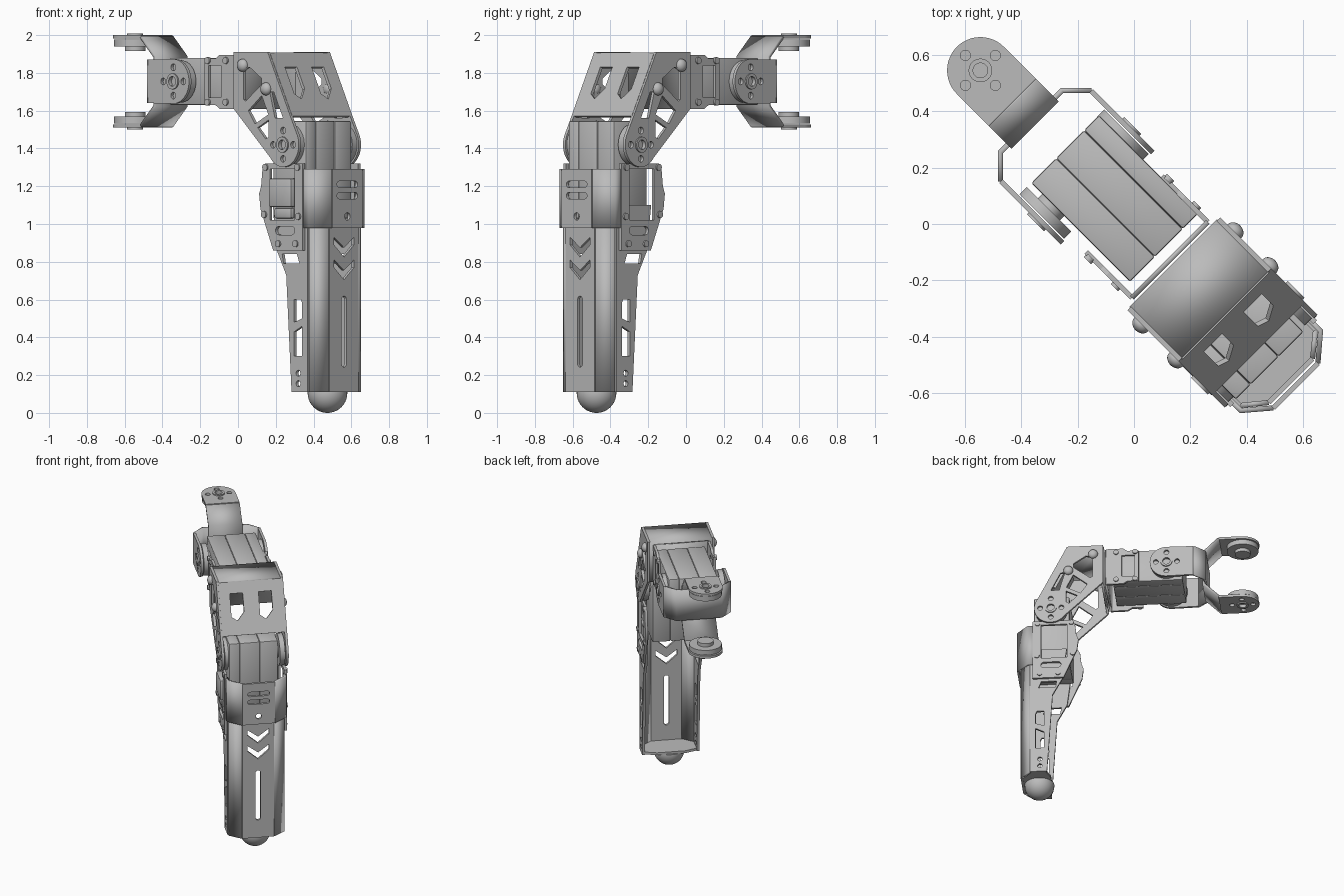
import bpy, bmesh
from math import sin, cos, radians, pi
from mathutils import Matrix, Vector

cube = bpy.data.objects.get("Cube")
if cube:
    bpy.data.objects.remove(cube, do_unlink=True)

metal = bpy.data.materials.new("metal_grey")
metal.use_nodes = True
grey = (0.5, 0.5, 0.5, 1)
metal.diffuse_color = grey
metal.node_tree.nodes["Principled BSDF"].inputs["Base Color"].default_value = grey

# The limb is built along +X, then swung onto the diagonal
SWING = Matrix.Rotation(radians(-45), 4, "Z")
U, V, Z = Vector((1, 0, 0)), Vector((0, 1, 0)), Vector((0, 0, 1))
T = 0.018
parts = []


def add(name, mesh):
    mesh.materials.clear()
    mesh.materials.append(metal)
    obj = bpy.data.objects.new(name, mesh)
    bpy.context.collection.objects.link(obj)
    obj.matrix_world = SWING
    parts.append(obj)
    return obj


def from_bmesh(name, bm):
    mesh = bpy.data.meshes.new(name)
    bm.to_mesh(mesh)
    bm.free()
    return add(name, mesh)


def frame(origin, a, b):
    m = Matrix((a, b, a.cross(b))).transposed().to_4x4()
    m.translation = origin
    return m


def plate(name, loops, origin, a, b, thick=T):
    """Flat sheet: first loop is the outline, the others are holes."""
    curve = bpy.data.curves.new(name, "CURVE")
    curve.dimensions, curve.fill_mode, curve.extrude = "2D", "BOTH", thick / 2
    for loop in loops:
        s = curve.splines.new("POLY")
        s.points.add(len(loop) - 1)
        for p, (x, y) in zip(s.points, loop):
            p.co = (x, y, 0, 1)
        s.use_cyclic_u = True
    tmp = bpy.data.objects.new(name, curve)
    bpy.context.collection.objects.link(tmp)
    mesh = bpy.data.meshes.new_from_object(tmp.evaluated_get(bpy.context.evaluated_depsgraph_get()))
    bpy.data.objects.remove(tmp, do_unlink=True)
    mesh.transform(frame(Vector(origin), a, b))
    return add(name, mesh)


def side_plate(name, loops, v, thick=T):
    return plate(name, loops, (0, v, 0), U, Z, thick)


def sheet(name, path, origin, a, b, lo, hi):
    """Bent sheet: open path in the a-b plane, swept along its normal."""
    bm = bmesh.new()
    rows = [[bm.verts.new((x, y, h)) for x, y in path] for h in (lo, hi)]
    for i in range(len(path) - 1):
        bm.faces.new((rows[0][i], rows[0][i + 1], rows[1][i + 1], rows[1][i]))
    bm.transform(frame(Vector(origin), a, b))
    obj = from_bmesh(name, bm)
    mod = obj.modifiers.new("thickness", "SOLIDIFY")
    mod.thickness, mod.offset, mod.use_even_offset = T, 0, True
    return obj


def box(name, lo, hi, bevel=0.01):
    bm = bmesh.new()
    lo, hi = Vector(lo), Vector(hi)
    bmesh.ops.create_cube(bm, size=1, matrix=Matrix.Translation((lo + hi) / 2) @ Matrix.Diagonal((*(hi - lo), 1)))
    bmesh.ops.bevel(bm, geom=bm.edges[:], offset=bevel, segments=2, affect="EDGES", profile=0.5)
    return from_bmesh(name, bm)


def cyl(name, centre, axis, r, depth):
    bm = bmesh.new()
    rot = axis.to_track_quat("Z", "Y").to_matrix().to_4x4()
    bmesh.ops.create_cone(bm, cap_ends=True, segments=40, radius1=r, radius2=r, depth=depth,
                          matrix=Matrix.Translation(centre) @ rot)
    return from_bmesh(name, bm)


def ball(name, centre, r, squash=(1, 1, 1)):
    bm = bmesh.new()
    bmesh.ops.create_uvsphere(bm, u_segments=40, v_segments=20, radius=r,
                              matrix=Matrix.Translation(centre) @ Matrix.Diagonal((*squash, 1)))
    return bm


def arc(x, y, r, start, end, n=24):
    return [(x + r * cos(radians(start + (end - start) * i / n)),
             y + r * sin(radians(start + (end - start) * i / n))) for i in range(n + 1)]


def hole(x, y, r):
    return arc(x, y, r, 0, 345, 23)


def rect(x0, x1, y0, y1):
    return [(x0, y0), (x1, y0), (x1, y1), (x0, y1)]


def slot(x0, x1, y, r):
    return arc(x0, y, r, 90, 270, 10) + arc(x1, y, r, -90, 90, 10)


def horn_holes(x, y):
    return [hole(x, y, 0.03)] + [hole(x + 0.075 * cos(k * pi / 2), y + 0.075 * sin(k * pi / 2), 0.018) for k in range(4)]


def horn(name, centre, out):
    """Servo disc with hub, raised ring and a recessed screw."""
    c = Vector(centre)
    cyl(name + "_disc", c - out * 0.032, out, 0.112, 0.036)
    cyl(name + "_hub", c - out * 0.055, out, 0.055, 0.04)
    a = out.orthogonal().normalized()
    plate(name + "_ring", [hole(0, 0, 0.042), hole(0, 0, 0.026)], c + out * 0.012, a, out.cross(a), 0.012)


def servo(name, splits, lo, hi):
    for i in range(3):
        box(f"{name}_body_{i}", (lo[0], splits[i], lo[1]), (hi[0], splits[i + 1], hi[1]), 0.008)


R = 0.118
HIP, ROLL, KNEE = (-0.77, 0), (-0.25, 1.755), (0.57, 1.42)

# Hip fork: upright bent strip with rounded ends above and below
sheet("hip_fork_web", [(-0.61, 1.99), (-0.505, 1.885), (-0.505, 1.625), (-0.61, 1.52)], (0, 0, 0), U, Z, -R, R)
for s, tag in ((1, "top"), (-1, "bottom")):
    z = 1.755 + s * 0.236
    plate(f"hip_fork_{tag}", [[(-0.61, -R), (-0.61, R)] + arc(*HIP, R, 90, 270)] + horn_holes(*HIP), (0, 0, z), U, V)
    horn(f"hip_horn_{tag}", (HIP[0], 0, z), Z * s)

# Roll fork: wraps the first servo from behind
sheet("roll_fork_web", [(-0.44, -0.228), (-0.515, -0.155), (-0.515, 0.155), (-0.44, 0.228)], (0, 0, 0), U, V, 1.64, 1.87)
for s, tag in ((1, "left"), (-1, "right")):
    side_plate(f"roll_fork_{tag}", [[(-0.44, 1.64)] + arc(*ROLL, R, -90, 90) + [(-0.44, 1.87)]] + horn_holes(*ROLL), s * 0.226)
    horn(f"roll_horn_{tag}", (ROLL[0], s * 0.226, ROLL[1]), V * s)

# Servos
servo("roll_servo", (-0.155, -0.03, 0.11, 0.185), (-0.36, 1.63), (0.135, 1.88))
servo("knee_servo", (-0.185, -0.11, 0.03, 0.155), (0.445, 1.03), (0.695, 1.545))
box("knee_servo_cover", (0.46, -0.235, 1.09), (0.63, -0.18, 1.24))
box("knee_servo_plug", (0.49, -0.222, 1.03), (0.62, -0.18, 1.085))

# Roll servo holder: U of sheet metal
sheet("roll_holder_web", [(0.18, -0.19), (0.18, 0.19)], (0, 0, 0), U, V, 1.61, 1.895)
for s, tag in ((1, "left"), (-1, "right")):
    side_plate(f"roll_holder_{tag}", [[(-0.05, 1.63), (0.03, 1.63), (0.06, 1.61), (0.18, 1.61), (0.18, 1.895),
               (0.06, 1.895), (0.03, 1.875), (-0.05, 1.875)], rect(-0.02, 0.07, 1.67, 1.84)], s * 0.19)
    for u in (-0.025, 0.11):
        for z in (1.645, 1.865):
            cyl(f"holder_screw_{tag}", (u, s * 0.2, z), V, 0.018, 0.018)

# Thigh: folded top, back web, sloped front and two cut side plates
sheet("thigh_top", [(0.205, 1.61), (0.205, 1.9), (0.455, 1.9)], (0, 0, 0), U, Z, -0.22, 0.22)
slope = Vector((0.165, 0, -0.33)).normalized()
windows = [[(c - 0.045, 0.08), (c + 0.045, 0.08), (c + 0.045, 0.24 - k), (c + k * 0.5 - 0.02, 0.27),
            (c - 0.045, 0.24)] for c, k in ((-0.1, 0.03), (0.1, 0.03))]
plate("thigh_front", [rect(-0.22, 0.22, 0, 0.37)] + windows, (0.452, 0, 1.9), V, slope)
thigh = [[(0.2, 1.91), (0.455, 1.91), (0.62, 1.58)] + arc(*KNEE, R, 25, -145) + [(0.2, 1.61)],
         [(0.275, 1.82), (0.32, 1.83), (0.41, 1.77), (0.41, 1.74), (0.29, 1.65), (0.275, 1.66)],
         [(0.31, 1.6), (0.41, 1.68), (0.46, 1.58), (0.36, 1.53)],
         [(0.47, 1.7), (0.5, 1.7), (0.57, 1.56), (0.51, 1.56)],
         [(0.38, 1.51), (0.46, 1.55), (0.46, 1.46), (0.44, 1.45)]] + horn_holes(*KNEE)
for s, tag in ((1, "left"), (-1, "right")):
    side_plate(f"thigh_side_{tag}", thigh, s * 0.224)
    horn(f"knee_horn_{tag}", (KNEE[0], s * 0.224, KNEE[1]), V * s)
    for u, z in ((0.27, 1.84), (0.445, 1.715)):
        from_bmesh(f"thigh_stud_{tag}", ball("stud", (u, s * 0.235, z), 0.034, (1, 0.8, 1)))

# Knee servo holder plates
holder = [[(0.40, 1.29), (0.42, 1.32), (0.70, 1.32), (0.70, 0.86), (0.48, 0.86), (0.385, 1.08), (0.375, 1.16), (0.39, 1.2)],
          rect(0.455, 0.64, 1.02, 1.29), slot(0.52, 0.62, 0.965, 0.022)]
for s, tag in ((1, "left"), (-1, "right")):
    side_plate(f"knee_holder_{tag}", holder, s * 0.208)
    for u, z in ((0.425, 1.30), (0.665, 1.30), (0.415, 1.05), (0.67, 1.04), (0.52, 0.895), (0.65, 0.895)):
        cyl(f"knee_screw_{tag}", (u, s * 0.219, z), V, 0.018, 0.014)

# Shin shell: open channel with slots and chevrons
def chevron(z):
    return [(-0.075, z), (0, z - 0.055), (0.075, z), (0.075, z - 0.04), (0, z - 0.105), (-0.075, z - 0.04)]


plate("shin_front", [rect(-0.11, 0.11, 0.11, 1.0), chevron(0.93), chevron(0.81),
      [(y, x) for x, y in slot(0.26, 0.6, 0, 0.018)]], (0.785, 0, 0), V, Z)
shin = [[(0.60, 0.11), (0.72, 0.11), (0.72, 1.1), (0.46, 1.1), (0.49, 0.86), (0.56, 0.73)],
        [(0.62, 0.48), (0.68, 0.5), (0.68, 0.58), (0.67, 0.6), (0.62, 0.6)],
        [(0.62, 0.3), (0.68, 0.3), (0.68, 0.46), (0.62, 0.43)],
        [(0.54, 0.79), (0.66, 0.79), (0.64, 0.84), (0.53, 0.84)],
        hole(0.65, 0.21, 0.016), hole(0.65, 0.155, 0.016)]
for s, tag in ((1, "left"), (-1, "right")):
    side_plate(f"shin_side_{tag}", shin, s * 0.19)
    sheet(f"shin_chamfer_{tag}", [(0.72, s * 0.19), (0.785, s * 0.11)], (0, 0, 0), U, V, 0.11, 1.0)

# Collar wrapped around the top of the shin
plate("collar_front", [rect(-0.112, 0.112, 0.98, 1.29), slot(-0.06, 0.06, 1.21, 0.017), slot(-0.06, 0.06, 1.15, 0.017),
      hole(0, 1.04, 0.02)], (0.81, 0, 0), V, Z)
for s, tag in ((1, "left"), (-1, "right")):
    sheet(f"collar_wrap_{tag}", [(0.68, s * 0.2), (0.735, s * 0.2), (0.81, s * 0.112)], (0, 0, 0), U, V, 0.98, 1.29)

# Foot: end plate with a rubber-like dome
plate("foot_plate", [[(0.58, -0.1), (0.61, -0.185), (0.72, -0.185), (0.78, -0.11), (0.78, 0.11), (0.72, 0.185),
      (0.61, 0.185), (0.58, 0.1)]], (0, 0, 0.12), U, V)
dome = ball("foot", (0.67, 0, 0.105), 0.105)
cut = bmesh.ops.bisect_plane(dome, geom=dome.verts[:] + dome.edges[:] + dome.faces[:], plane_co=(0, 0, 0.113),
                             plane_no=(0, 0, 1), clear_outer=True)
bmesh.ops.holes_fill(dome, edges=[e for e in dome.edges if e.is_boundary])
from_bmesh("foot_dome", dome)

# Smooth the round parts, keep sheet edges crisp
bpy.ops.object.select_all(action="DESELECT")
for obj in parts:
    obj.select_set(True)
bpy.context.view_layer.objects.active = parts[0]
bpy.ops.object.shade_smooth_by_angle(angle=radians(30))
